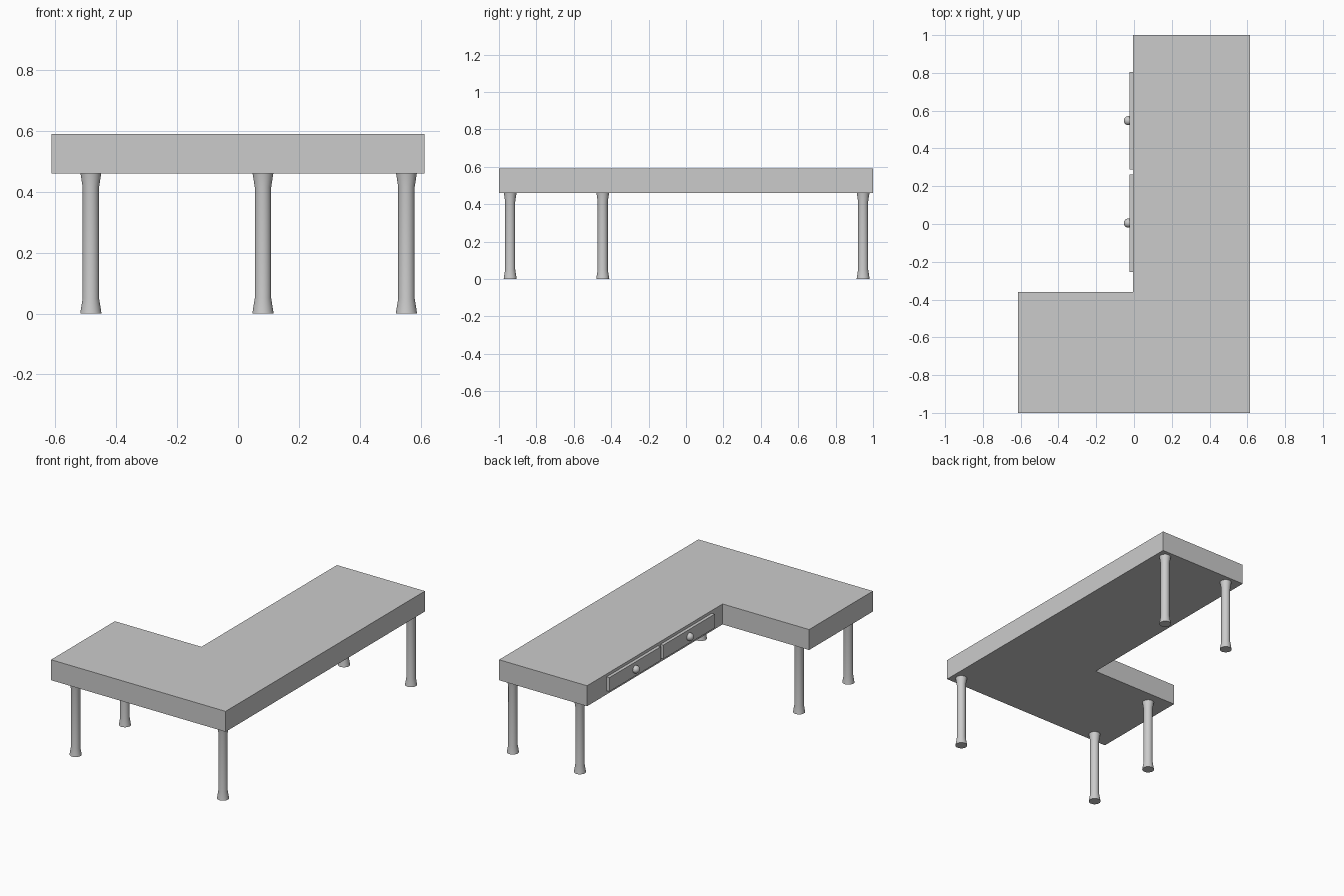
import bpy, bmesh, math
from mathutils import Matrix

if "Cube" in bpy.data.objects:
    bpy.data.objects.remove(bpy.data.objects["Cube"], do_unlink=True)

# Single flat colour
GREY = (0.6, 0.6, 0.6, 1)
grey = bpy.data.materials.new("plain grey")
grey.use_nodes = True
grey.diffuse_color = GREY
grey.node_tree.nodes["Principled BSDF"].inputs["Base Color"].default_value = GREY


def add_part(name, bm, smooth=False):
    bmesh.ops.recalc_face_normals(bm, faces=bm.faces)
    mesh = bpy.data.meshes.new(name)
    bm.to_mesh(mesh)
    bm.free()
    mesh.materials.append(grey)
    obj = bpy.data.objects.new(name, mesh)
    bpy.context.collection.objects.link(obj)
    if smooth:
        bpy.ops.object.select_all(action="DESELECT")
        obj.select_set(True)
        bpy.context.view_layer.objects.active = obj
        bpy.ops.object.shade_smooth_by_angle(angle=math.radians(40))
    return obj


# L-shaped top slab, extruded from its outline
UNDERSIDE, TOP = 0.46, 0.59
outline = [(-0.613, -1), (0.613, -1), (0.613, 1), (-0.005, 1),
           (-0.005, -0.36), (-0.613, -0.36)]
bm = bmesh.new()
base = bm.faces.new([bm.verts.new((x, y, UNDERSIDE)) for x, y in outline])
grown = bmesh.ops.extrude_face_region(bm, geom=[base], use_keep_orig=True)
bmesh.ops.translate(bm, vec=(0, 0, TOP - UNDERSIDE),
                    verts=[v for v in grown["geom"] if isinstance(v, bmesh.types.BMVert)])
add_part("desk_top", bm)


# Round legs, flared at foot and head
def add_leg(name, x, y):
    profile = [(0.035, 0), (0.027, 0.05), (0.027, 0.415), (0.034, UNDERSIDE)]
    sides = 32
    bm = bmesh.new()
    rings = []
    for r, z in profile:
        ring = bmesh.ops.create_circle(bm, segments=sides, radius=r,
                                       matrix=Matrix.Translation((x, y, z)))
        rings.append(ring["verts"])
    for low, high in zip(rings, rings[1:]):
        for i in range(sides):
            j = (i + 1) % sides
            bm.faces.new((low[i], low[j], high[j], high[i]))
    bm.faces.new(rings[0])
    bm.faces.new(rings[-1])
    add_part(name, bm, smooth=True)


LEGS = {
    "front_left_leg": (0.553, -0.94),
    "front_right_leg": (-0.483, -0.94),
    "inner_right_leg": (-0.483, -0.445),
    "back_right_leg": (0.082, 0.947),
    "back_left_leg": (0.553, 0.947),
}
for name, (x, y) in LEGS.items():
    add_leg(name, x, y)

# Two drawer fronts, each with a round knob
DRAWER_Z = 0.528
for label, y in (("front", 0.005), ("back", 0.547)):
    bm = bmesh.new()
    bmesh.ops.create_cube(bm, size=1, matrix=Matrix.Translation((-0.013, y, DRAWER_Z))
                          @ Matrix.Diagonal((0.024, 0.516, 0.088, 1)))
    add_part(label + "_drawer", bm)
    bm = bmesh.new()
    bmesh.ops.create_uvsphere(bm, u_segments=32, v_segments=16, radius=0.024,
                              matrix=Matrix.Translation((-0.03, y, DRAWER_Z)))
    add_part(label + "_drawer_knob", bm, smooth=True)
